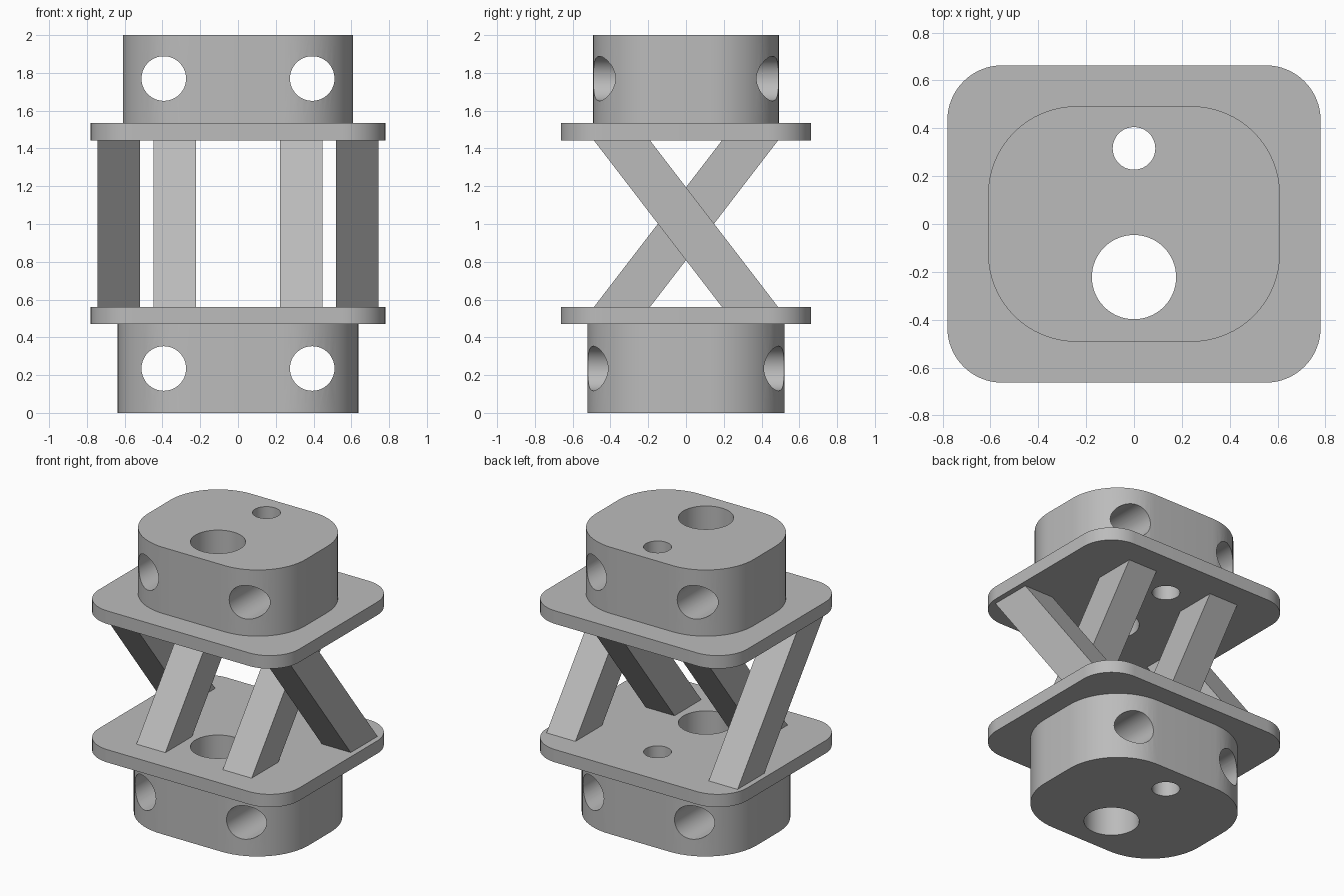
import bpy, bmesh
from math import sin, cos, pi

cube = bpy.data.objects.get("Cube")
if cube:
    bpy.data.objects.remove(cube, do_unlink=True)

grey = bpy.data.materials.new("plain grey")
grey.use_nodes = True
colour = (0.5, 0.5, 0.5, 1)
grey.diffuse_color = colour
grey.node_tree.nodes["Principled BSDF"].inputs["Base Color"].default_value = colour


def prism(name, base, offset):
    """Extrude a closed 3D outline along an offset vector."""
    bm = bmesh.new()
    face = bm.faces.new([bm.verts.new(p) for p in base])
    result = bmesh.ops.extrude_face_region(bm, geom=[face])
    verts = [v for v in result["geom"] if isinstance(v, bmesh.types.BMVert)]
    bmesh.ops.translate(bm, verts=verts, vec=offset)
    bmesh.ops.recalc_face_normals(bm, faces=bm.faces)
    mesh = bpy.data.meshes.new(name)
    bm.to_mesh(mesh)
    bm.free()
    mesh.materials.append(grey)
    obj = bpy.data.objects.new(name, mesh)
    bpy.context.collection.objects.link(obj)
    return obj


def rounded_slab(name, hx, hy, r, z0, z1, steps=16):
    """Upright slab with rounded corners."""
    outline = []
    for quarter, (sx, sy) in enumerate([(1, 1), (-1, 1), (-1, -1), (1, -1)]):
        for i in range(steps + 1):
            a = (quarter + i / steps) * pi / 2
            outline.append((sx * (hx - r) + r * cos(a), sy * (hy - r) + r * sin(a), z0))
    return prism(name, outline, (0, 0, z1 - z0))


def bore(name, centre, r, axis, length=2, n=64):
    """Round cutter along y or z, centred on the given point."""
    x, y, z = centre
    ring = [(r * cos(2 * pi * i / n), r * sin(2 * pi * i / n)) for i in range(n)]
    h = length / 2
    if axis == "Z":
        obj = prism(name, [(x + u, y + v, z - h) for u, v in ring], (0, 0, length))
    else:
        obj = prism(name, [(x + u, y - h, z + v) for u, v in ring], (0, length, 0))
    obj.hide_render = True
    return obj


def select(obj):
    bpy.ops.object.select_all(action="DESELECT")
    obj.select_set(True)
    bpy.context.view_layer.objects.active = obj


def combine(target, tool, operation):
    """Apply a boolean and remove the tool."""
    select(target)
    mod = target.modifiers.new("boolean", "BOOLEAN")
    mod.operation, mod.object, mod.solver = operation, tool, "EXACT"
    bpy.ops.object.modifier_apply(modifier=mod.name)
    bpy.data.objects.remove(tool, do_unlink=True)


def housing(name, plate_z, block_size, block_z, bore_z):
    """Flanged block with two vertical and two cross bores."""
    body = rounded_slab(name, 0.78, 0.663, 0.23, *plate_z)
    combine(body, rounded_slab("block", *block_size, *block_z), "UNION")
    for y, r in [(-0.222, 0.176), (0.316, 0.089)]:
        combine(body, bore("vertical_bore", (0, y, bore_z), r, "Z"), "DIFFERENCE")
    for x in (-0.393, 0.393):
        combine(body, bore("cross_bore", (x, 0, bore_z), 0.118, "Y"), "DIFFERENCE")
    select(body)
    bpy.ops.object.shade_smooth_by_angle(angle=pi / 6)


# Mirrored flanged housings
housing("lower_housing", (0.47, 0.56), (0.637, 0.522, 0.40), (0, 0.5), 0.235)
housing("upper_housing", (1.443, 1.535), (0.61, 0.492, 0.37), (1.5, 2), 1.77)

# Slanted struts: inner pair leans back, outer pair leans forward
LOW, HIGH, REACH, DEPTH = 0.56, 1.443, 0.488, 0.297
for side, sx in (("left", 1), ("right", -1)):
    for kind, x0, x1, lean in (("inner", 0.223, 0.448, -1), ("outer", 0.518, 0.743, 1)):
        near, far = lean * REACH, lean * (REACH - DEPTH)
        profile = [(near, LOW), (far, LOW), (-near, HIGH), (-far, HIGH)]
        prism(f"{side}_{kind}_strut", [(sx * x0, y, z) for y, z in profile],
              (sx * (x1 - x0), 0, 0))
